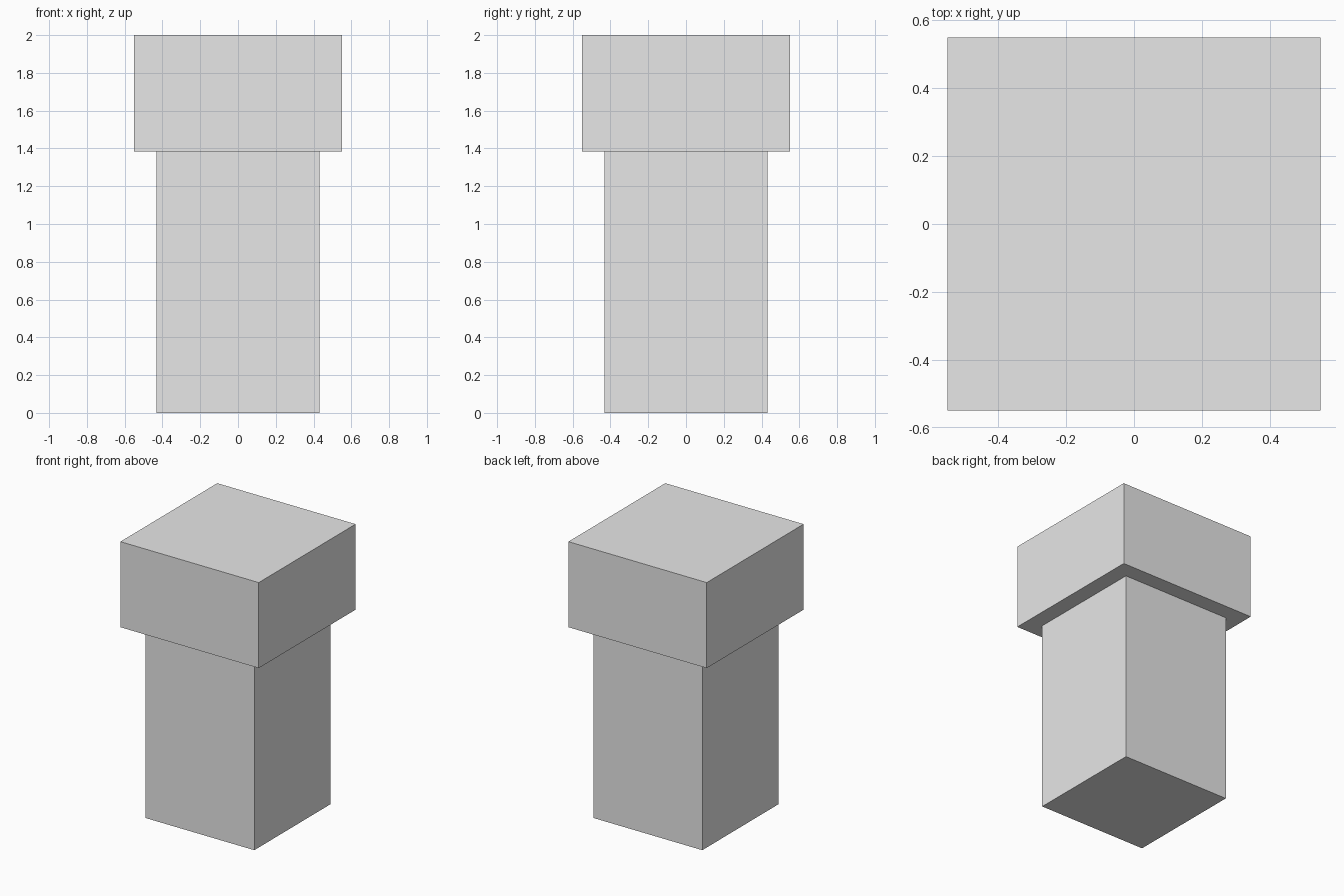
import bpy

cube = bpy.data.objects.get("Cube")
if cube:
    bpy.data.objects.remove(cube, do_unlink=True)

# One plain grey for the whole model
grey = bpy.data.materials.new("light_grey")
grey.use_nodes = True
colour = (0.8, 0.8, 0.8, 1)
grey.diffuse_color = colour
grey.node_tree.nodes["Principled BSDF"].inputs["Base Color"].default_value = colour


def block(name, width, bottom, top):
    """Square block centred on the z axis."""
    bpy.ops.mesh.primitive_cube_add(size=1, location=(0, 0, (bottom + top) / 2))
    obj = bpy.context.object
    obj.name = name
    obj.scale = (width, width, top - bottom)
    bpy.ops.object.transform_apply(location=False, rotation=False, scale=True)
    obj.data.materials.append(grey)
    return obj


# Square shaft with a wider square cap
block("shaft", 0.865, 0, 1.385)
block("cap", 1.1, 1.385, 2)
